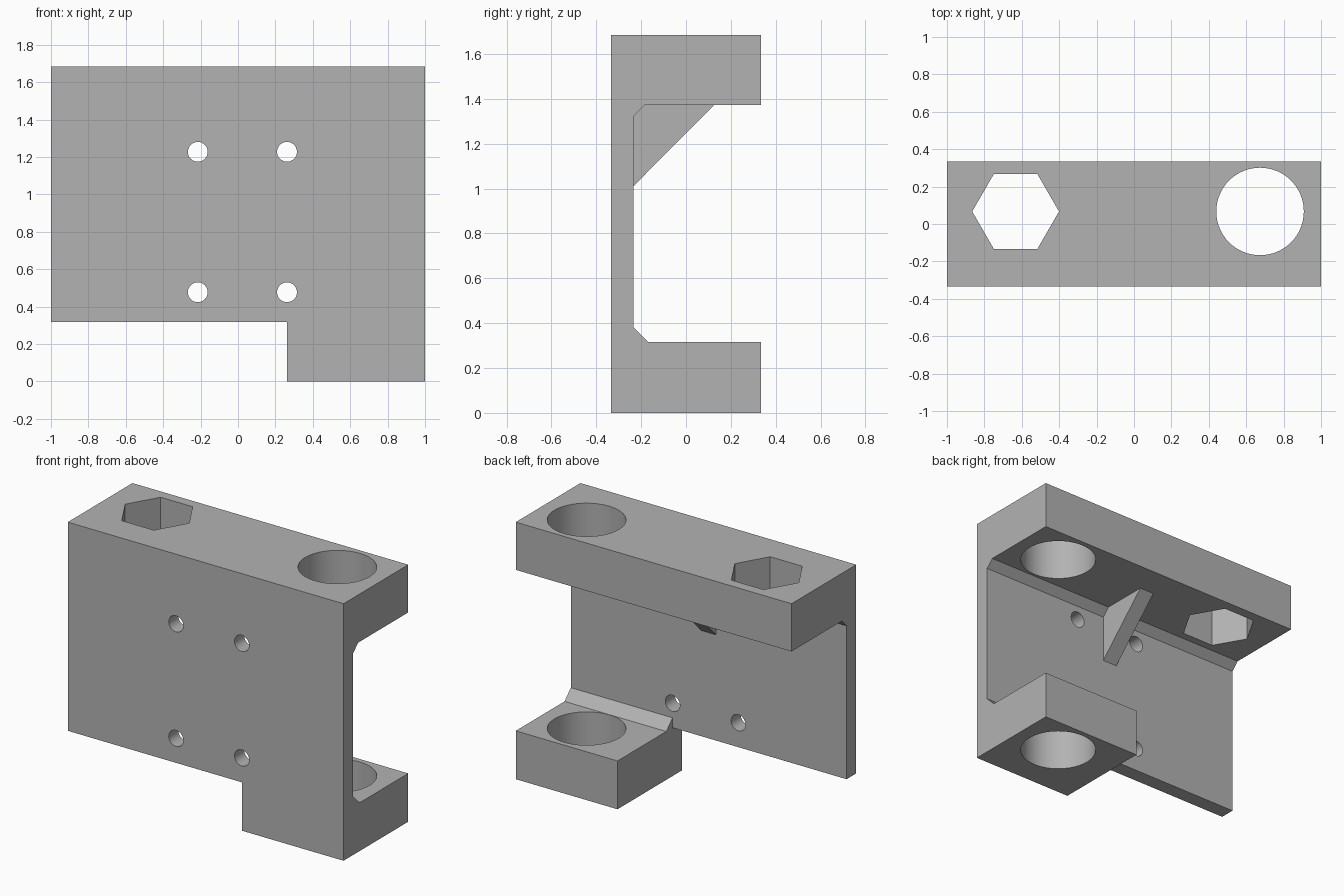
import bpy
import bmesh
from mathutils import Matrix, Vector
from math import pi

cube = bpy.data.objects.get("Cube")
if cube:
    bpy.data.objects.remove(cube, do_unlink=True)

# Shared dimensions
FRONT, BACK, WEB = -0.335, 0.335, -0.235
TOP, BEAM, FOOT = 1.685, 1.372, 0.317
FOOT_X = 0.262

grey = bpy.data.materials.new("plain grey")
grey.use_nodes = True
colour = (0.45, 0.45, 0.45, 1)
grey.diffuse_color = colour
grey.node_tree.nodes["Principled BSDF"].inputs["Base Color"].default_value = colour


def add_object(name, bm):
    bmesh.ops.recalc_face_normals(bm, faces=bm.faces)
    mesh = bpy.data.meshes.new(name)
    bm.to_mesh(mesh)
    bm.free()
    mesh.materials.append(grey)
    obj = bpy.data.objects.new(name, mesh)
    bpy.context.collection.objects.link(obj)
    return obj


def extrude_x(name, profile, x0, x1):
    """Extrude a (y, z) outline along x."""
    bm = bmesh.new()
    face = bm.faces.new([bm.verts.new((x0, y, z)) for y, z in profile])
    out = bmesh.ops.extrude_face_region(bm, geom=[face])
    moved = [v for v in out["geom"] if isinstance(v, bmesh.types.BMVert)]
    bmesh.ops.translate(bm, verts=moved, vec=Vector((x1 - x0, 0, 0)))
    return add_object(name, bm)


def cylinder(name, centre, radius, depth, sides, tilt=0):
    bm = bmesh.new()
    matrix = Matrix.Translation(centre) @ Matrix.Rotation(tilt, 4, "X")
    # First vertex lies on the x axis, so a six-sided prism points sideways
    ring = Matrix.Rotation(pi / 2, 4, "Z")
    bmesh.ops.create_cone(bm, cap_ends=True, segments=sides, radius1=radius,
                          radius2=radius, depth=depth, matrix=matrix @ ring)
    return add_object(name, bm)


def combine(target, tool, operation):
    mod = target.modifiers.new(operation.lower(), "BOOLEAN")
    mod.operation, mod.solver, mod.object = operation, "EXACT", tool
    bpy.context.view_layer.objects.active = target
    bpy.ops.object.modifier_apply(modifier=mod.name)
    bpy.data.objects.remove(tool, do_unlink=True)


# Channel: front plate, top beam and foot, with chamfered inner corners
bracket = extrude_x("bracket", [
    (FRONT, 0), (BACK, 0), (BACK, FOOT), (-0.17, FOOT), (WEB, 0.382),
    (WEB, 1.322), (-0.185, BEAM), (BACK, BEAM), (BACK, TOP), (FRONT, TOP)],
    -1, 1)

# Remove the foot on the right side, leaving the plate's lower edge
combine(bracket, extrude_x("foot_cutter", [
    (-0.5, -0.1), (0.5, -0.1), (0.5, 0.5), (WEB, 0.5), (WEB, FOOT),
    (-0.5, FOOT)], -1.1, FOOT_X), "DIFFERENCE")

# Central gusset under the beam
combine(bracket, extrude_x("gusset", [
    (WEB - 0.03, 1.01 - 0.03), (0.125 + 0.03, BEAM + 0.03),
    (WEB - 0.03, BEAM + 0.03)], -0.053, 0.053), "UNION")

# Round bore through beam and foot, hexagonal socket through the beam
combine(bracket, cylinder("bore_cutter", (0.674, 0.067, 0.8), 0.234, 3, 64),
        "DIFFERENCE")
combine(bracket, cylinder("socket_cutter", (-0.633, 0.067, 1.5), 0.232, 0.8, 6),
        "DIFFERENCE")

# Four screw holes through the plate
for x in (-0.215, 0.262):
    for z in (0.477, 1.228):
        combine(bracket, cylinder("screw_cutter", (x, -0.3, z), 0.053, 0.3, 32,
                                  pi / 2), "DIFFERENCE")

bpy.ops.object.select_all(action="DESELECT")
bracket.select_set(True)
bpy.context.view_layer.objects.active = bracket
bpy.ops.object.shade_smooth_by_angle(angle=pi / 6)
